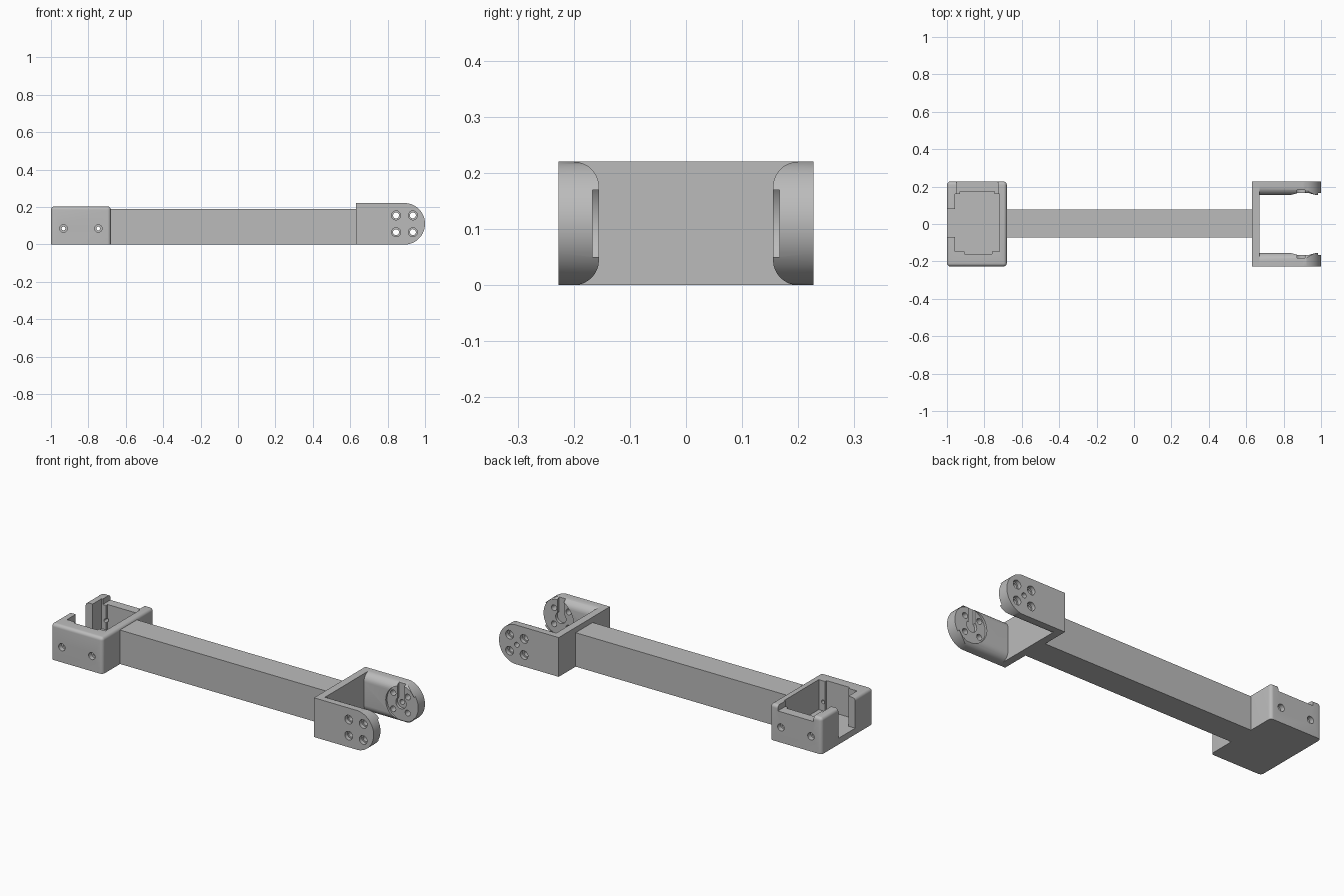
import bpy, bmesh, math
from mathutils import Matrix, Vector

if "Cube" in bpy.data.objects:
    bpy.data.objects.remove(bpy.data.objects["Cube"])

grey = bpy.data.materials.new("plain grey")
grey.use_nodes = True
colour = (0.5, 0.5, 0.5, 1)
grey.diffuse_color = colour
grey.node_tree.nodes["Principled BSDF"].inputs["Base Color"].default_value = colour


def make(name, bm):
    bmesh.ops.recalc_face_normals(bm, faces=bm.faces)
    mesh = bpy.data.meshes.new(name)
    bm.to_mesh(mesh)
    bm.free()
    mesh.materials.append(grey)
    obj = bpy.data.objects.new(name, mesh)
    bpy.context.collection.objects.link(obj)
    return obj


def box(name, x, y, z, bevel=0, rule=None, segments=6):
    """Box from ranges; edges whose midpoint and direction pass the rule are rounded."""
    bm = bmesh.new()
    lo = [min(r) for r in (x, y, z)]
    hi = [max(r) for r in (x, y, z)]
    bmesh.ops.create_cube(bm, size=1)
    for v in bm.verts:
        v.co = Vector([hi[i] if v.co[i] > 0 else lo[i] for i in range(3)])
    if bevel:
        edges = [e for e in bm.edges
                 if rule((e.verts[0].co + e.verts[1].co) / 2, e.verts[1].co - e.verts[0].co)]
        bmesh.ops.bevel(bm, geom=edges, offset=bevel, segments=segments,
                        profile=0.5, affect='EDGES')
    return make(name, bm)


def rod(name, x, z, y0, y1, radius, sides=32):
    """Cylinder along y."""
    bm = bmesh.new()
    turn = Matrix.Translation((x, (y0 + y1) / 2, z)) @ Matrix.Rotation(math.pi / 2, 4, 'X')
    bmesh.ops.create_cone(bm, cap_ends=True, segments=sides, radius1=radius,
                          radius2=radius, depth=abs(y1 - y0), matrix=turn)
    return make(name, bm)


def apply_booleans(obj, tools, operation='DIFFERENCE'):
    for tool in tools:
        mod = obj.modifiers.new("cut", 'BOOLEAN')
        mod.object, mod.operation, mod.solver = tool, operation, 'EXACT'
        tool.hide_render = True
    bpy.context.view_layer.update()
    graph = bpy.context.evaluated_depsgraph_get()
    mesh = bpy.data.meshes.new_from_object(obj.evaluated_get(graph))
    obj.modifiers.clear()
    obj.data = mesh
    for tool in tools:
        bpy.data.objects.remove(tool)


def smooth(obj):
    bpy.ops.object.select_all(action='DESELECT')
    obj.select_set(True)
    bpy.context.view_layer.objects.active = obj
    bpy.ops.object.shade_smooth_by_angle(angle=math.radians(30))


WIDE = 0.227    # half the width of both end brackets
INNER = 0.155   # inside face of the fork arms
TIP = 0.11      # arm tip radius

# Straight beam
box("beam", (-0.69, 0.64), (-0.073, 0.077), (0, 0.19))

# Motor holder: open box with rounded sides and top
holder = box("motor_holder", (-1, -0.68), (-WIDE, WIDE), (0, 0.203), 0.018,
             lambda mid, way: mid.z > 0.05)
cuts = [
    box("cavity", (-0.957, -0.72), (-0.147, 0.16), (0.035, 0.3)),
    box("front_pocket", (-0.905, -0.76), (-0.16, -0.1), (0.035, 0.3)),
    box("back_pocket", (-0.93, -0.745), (0.1, 0.174), (0.035, 0.3)),
    box("cable_gap", (-1.1, -0.9), (-0.07, 0.08), (0.035, 0.3)),
    box("back_wall_gap", (-0.95, -0.728), (0.1, 0.3), (0.172, 0.3)),
]
for x in (-0.933, -0.747):
    cuts.append(rod("screw_hole", x, 0.085, -0.3, 0.3, 0.01))
    for s in (-1, 1):
        cuts.append(rod("screw_head", x, 0.085, s * 0.2, s * 0.3, 0.02))
apply_booleans(holder, cuts)
smooth(holder)

# Fork: crosspiece and two mirrored arms
box("fork_crosspiece", (0.63, 0.672), (-WIDE, WIDE), (0, 2 * TIP))
for side, s in (("right", -1), ("left", 1)):
    arm = box(side + "_fork_arm", (0.66, 1), (s * INNER, s * WIDE), (0, 2 * TIP), 0.045,
              lambda mid, way: abs(way.x) > 0.1 and abs(mid.y) < 0.17, 8)
    # rounded tip outline
    bm = bmesh.new()
    outline = [(0.6, 2 * TIP + 0.001), (0.6, -0.001)]
    for i in range(33):
        a = math.pi * (i / 32 - 0.5)
        outline.append((1 - TIP + TIP * math.cos(a), TIP + (TIP + 0.001) * math.sin(a)))
    face = bm.faces.new([bm.verts.new((x, -0.3, z)) for x, z in outline])
    grown = bmesh.ops.extrude_face_region(bm, geom=[face])["geom"]
    bmesh.ops.translate(bm, vec=(0, 0.6, 0),
                        verts=[g for g in grown if isinstance(g, bmesh.types.BMVert)])
    apply_booleans(arm, [make("tip_outline", bm)], 'INTERSECT')
    # disc recess, slot, hub and screw holes
    cuts = [
        rod("disc_recess", 0.905, TIP, s * 0.1, s * 0.167, 0.098, 48),
        box("slot", (0.872, 0.914), (s * 0.1, s * 0.182), (TIP, 0.3)),
        rod("hub", 0.893, TIP, s * 0.1, s * 0.1825, 0.032),
    ]
    for x in (0.845, 0.935):
        for z in (0.065, 0.155):
            cuts.append(rod("arm_hole", x, z, s * 0.1, s * 0.3, 0.016))
            cuts.append(rod("arm_screw_head", x, z, s * 0.205, s * 0.3, 0.024))
    if s > 0:
        cuts.append(rod("centre_hole", 0.89, TIP, 0.1, 0.3, 0.014))
    apply_booleans(arm, cuts)
    smooth(arm)
